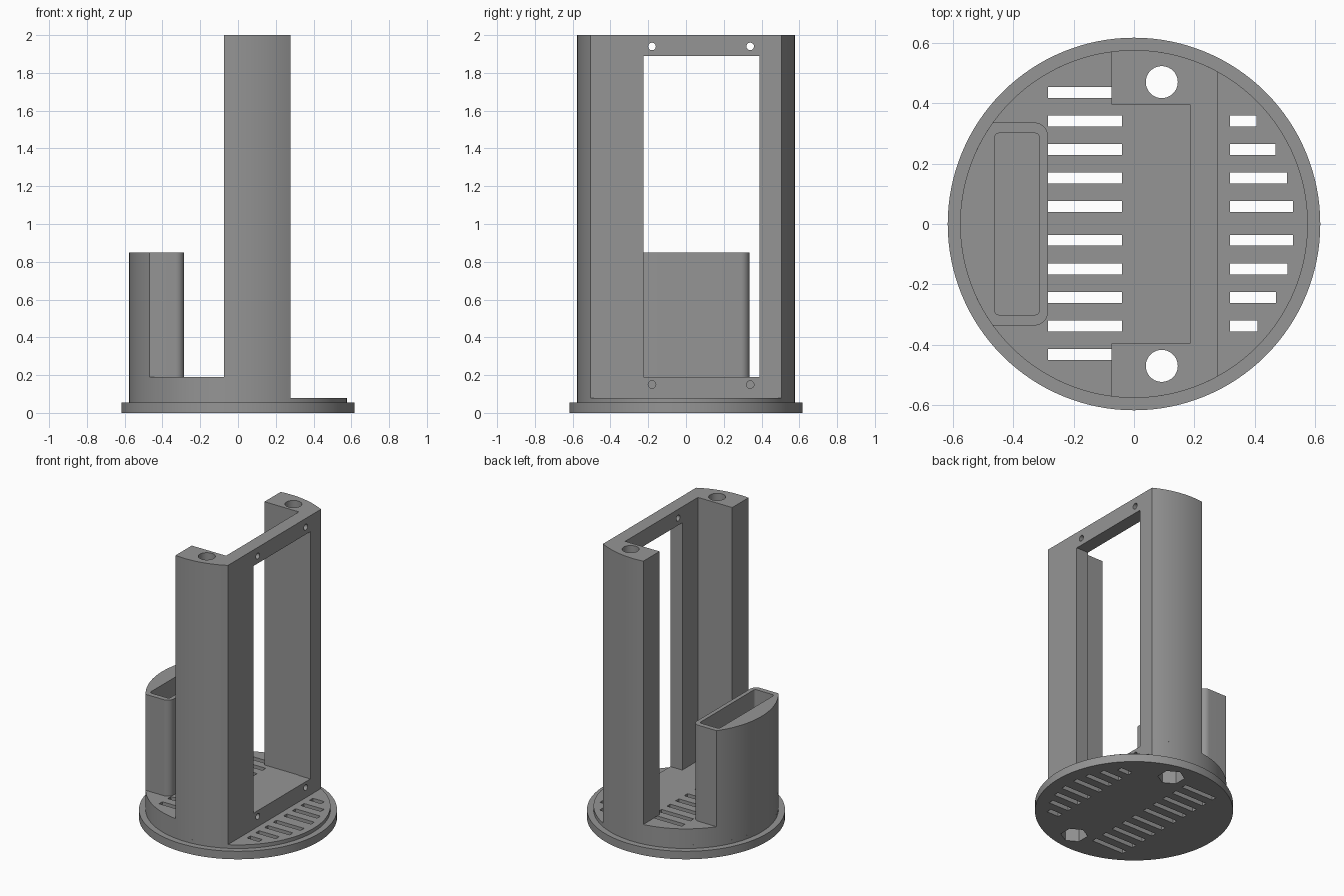
import bpy, bmesh, math

if "Cube" in bpy.data.objects:
    bpy.data.objects.remove(bpy.data.objects["Cube"])

R_FLANGE, R_BODY = 0.617, 0.576
X_FACE, X_WALL, X_REAR = 0.277, 0.186, -0.075
Z_FLANGE, Z_LEDGE, Z_FLOOR, Z_CUP, Z_TOP = 0.055, 0.08, 0.19, 0.85, 2.0
POST_Y, ROD_X, ROD_Y = 0.395, 0.092, 0.47

grey = bpy.data.materials.new("matte grey")
grey.diffuse_color = (0.30, 0.30, 0.30, 1)
grey.use_nodes = True
grey.node_tree.nodes["Principled BSDF"].inputs["Base Color"].default_value = grey.diffuse_color


def arc(r, a0, a1, n, cx=0.0, cy=0.0):
    return [(cx + r * math.cos(a0 + (a1 - a0) * i / n),
             cy + r * math.sin(a0 + (a1 - a0) * i / n)) for i in range(n + 1)]


def circle(r, n, cx=0.0, cy=0.0, turn=0.0):
    return arc(r, turn, turn + 2 * math.pi, n, cx, cy)[:-1]


def rect(x0, x1, y0, y1):
    return [(x0, y0), (x1, y0), (x1, y1), (x0, y1)]


def prisms(name, items, along_x=False):
    """Extruded outlines (points, low, high); along_x reads points as (y, z)."""
    bm = bmesh.new()
    for pts, lo, hi in items:
        rings = [[bm.verts.new((h, p, q) if along_x else (p, q, h)) for p, q in pts]
                 for h in (lo, hi)]
        bm.faces.new(rings[0])
        bm.faces.new(rings[1])
        for i in range(len(pts)):
            j = (i + 1) % len(pts)
            bm.faces.new((rings[0][i], rings[0][j], rings[1][j], rings[1][i]))
    bmesh.ops.recalc_face_normals(bm, faces=bm.faces)
    me = bpy.data.meshes.new(name)
    bm.to_mesh(me)
    bm.free()
    me.materials.append(grey)
    ob = bpy.data.objects.new(name, me)
    bpy.context.collection.objects.link(ob)
    return ob


def cut(ob, cutters):
    bpy.context.view_layer.objects.active = ob
    for c in cutters:
        mod = ob.modifiers.new("cut", 'BOOLEAN')
        mod.operation, mod.solver, mod.object = 'DIFFERENCE', 'EXACT', c
        bpy.ops.object.modifier_apply(modifier=mod.name)


# Cutters: vent slots, rod holes, nut pockets, screw holes, window
slots = []
for i in range(5):
    for s in (-1, 1):
        y = s * (0.056 + 0.0945 * i) + 0.002
        slots.append((rect(-0.285, -0.04, y - 0.018, y + 0.018), -0.1, 0.3))
        if i < 4:
            end = math.sqrt(0.53 ** 2 - y ** 2)
            slots.append((rect(0.318, end, y - 0.018, y + 0.018), -0.1, 0.3))
slot_cut = prisms("slot_cutter", slots)
rod_cut = prisms("rod_cutter", [(circle(0.053, 40, ROD_X, s * ROD_Y), -0.1, 2.1)
                                for s in (-1, 1)])
nut_cut = prisms("nut_cutter", [(circle(0.085, 6, ROD_X, s * ROD_Y, math.pi / 6), -0.1, 0.11)
                                for s in (-1, 1)])
screw_cut = prisms("screw_cutter", [(circle(0.02, 24, y, z), X_WALL - (0.1 if z > 1 else 0), 0.4)
                                    for y in (-0.18, 0.34) for z in (0.15, 1.94)], True)
window_cut = prisms("window_cutter", [(rect(-0.225, 0.39, 0.1, 1.89), 0.1, 0.4)], True)
pocket = []
for cx, cy, a in ((-0.328, 0.286, 0), (-0.447, 0.286, 1), (-0.447, -0.286, 2), (-0.328, -0.286, 3)):
    pocket += arc(0.015, a * math.pi / 2, (a + 1) * math.pi / 2, 4, cx, cy)
pocket_cut = prisms("pocket_cutter", [(pocket, Z_FLOOR + 0.002, 1.0)])

# Round base: flange, thin ledge and raised floor
face_a = math.acos(X_FACE / R_BODY)
rear_a = math.acos(X_REAR / R_BODY)
flange = prisms("base_flange", [(circle(R_FLANGE, 128), 0, Z_FLANGE)])
ledge = prisms("base_ledge", [(circle(R_BODY, 128), Z_FLANGE, Z_LEDGE)])
floor = prisms("raised_floor", [(arc(R_BODY, face_a, 2 * math.pi - face_a, 96),
                                 Z_LEDGE, Z_FLOOR)])
for part in (flange, ledge, floor):
    cut(part, [slot_cut, rod_cut, nut_cut])
cut(floor, [screw_cut])

# Upright frame: two posts joined by a windowed wall
outline = (arc(R_BODY, face_a, rear_a, 20)
           + [(X_REAR, POST_Y), (X_WALL, POST_Y), (X_WALL, -POST_Y), (X_REAR, -POST_Y)]
           + arc(R_BODY, -rear_a, -face_a, 20))
frame = prisms("upright_frame", [(outline, Z_FLOOR, Z_TOP)])
cut(frame, [window_cut, rod_cut, screw_cut])

# Side holder with a deep pocket
half, inner, rad = 0.336, -0.285, 0.045
side_a = math.pi - math.asin(half / R_BODY)
holder_pts = (arc(R_BODY, side_a, 2 * math.pi - side_a, 32)
              + arc(rad, -math.pi / 2, 0, 8, inner - rad, -half + rad)
              + arc(rad, 0, math.pi / 2, 8, inner - rad, half - rad))
holder = prisms("side_holder", [(holder_pts, Z_FLOOR, Z_CUP)])
cut(holder, [pocket_cut])

# Drop the cutters and smooth the round sides
for c in (slot_cut, rod_cut, nut_cut, screw_cut, window_cut, pocket_cut):
    bpy.data.objects.remove(c)
for part in (flange, ledge, floor, frame, holder):
    bpy.ops.object.select_all(action='DESELECT')
    part.select_set(True)
    bpy.context.view_layer.objects.active = part
    bpy.ops.object.shade_smooth_by_angle(angle=math.radians(30))
